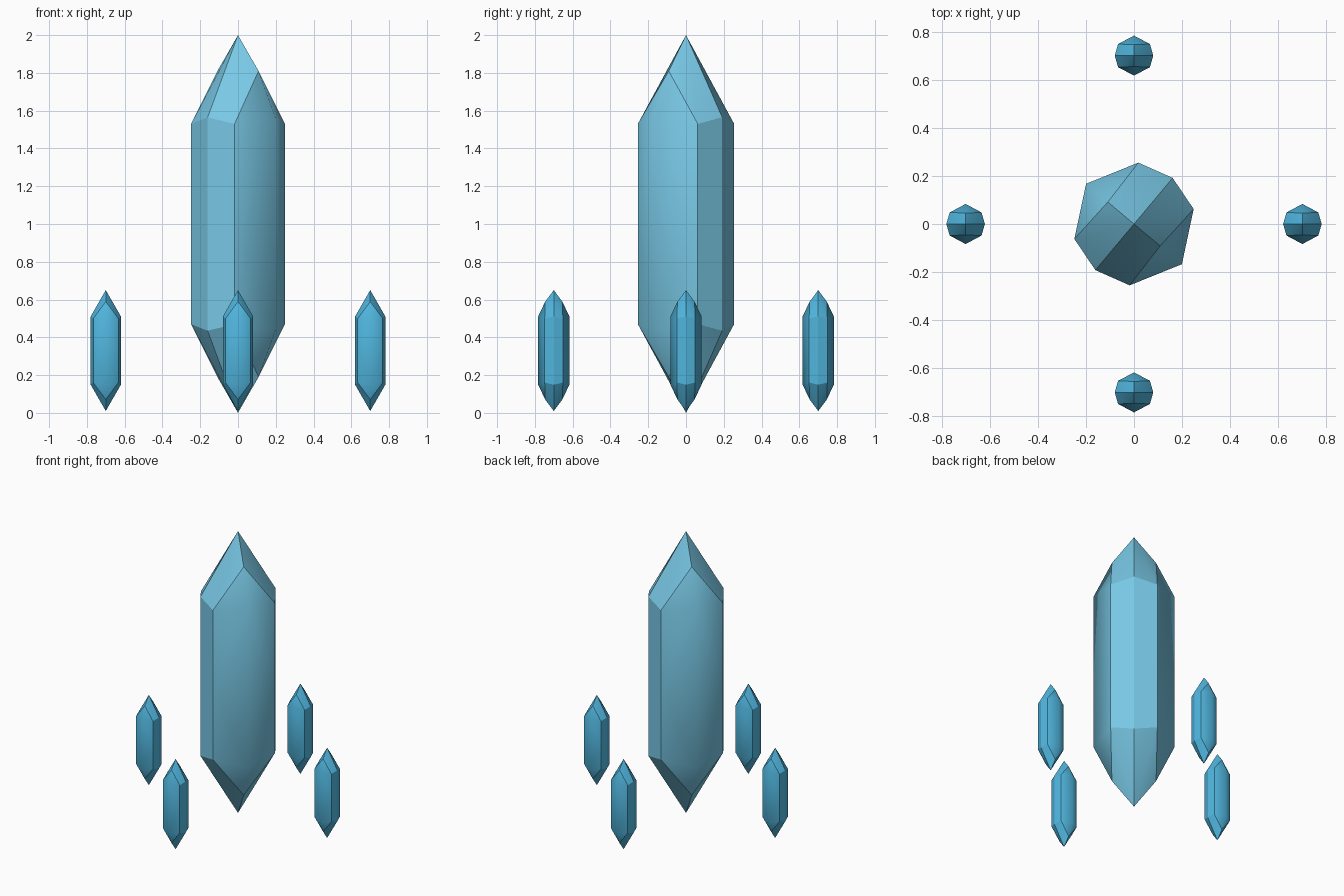
import bpy, bmesh
from math import radians

if "Cube" in bpy.data.objects:
    bpy.data.objects.remove(bpy.data.objects["Cube"])


def material(name, rgb):
    m = bpy.data.materials.new(name)
    m.diffuse_color = (*rgb, 1)
    m.use_nodes = True
    m.node_tree.nodes["Principled BSDF"].inputs["Base Color"].default_value = m.diffuse_color
    return m


def crystal_mesh(name, mat):
    """Double-ended crystal, z from -1 to 1, mirrored over all three planes."""
    bm = bmesh.new()
    for sx in (1, -1):
        for sy in (1, -1):
            for sz in (1, -1):
                def v(x, y, z):
                    return bm.verts.new((x * sx, y * sy, z * sz))

                def facet(*pts):
                    return bm.faces.new([v(*p) for p in pts])

                apex, ridge = (0, 0, 1), (0, 0.142, 0.81)
                front, corner, side = (0, 0.26, 0.56), (0.207, 0.15, 0.53), (0.25, 0, 0.565)
                low = lambda p: (p[0], p[1], 0)
                # pointed tip
                facet(apex, ridge, corner)
                facet(apex, corner, side)
                # broad rounded face and narrow side face
                facet(ridge, front, corner)
                facet(front, low(front), low(corner), corner)
                facet(corner, low(corner), low(side), side)
    bmesh.ops.remove_doubles(bm, verts=bm.verts, dist=0.0005)
    bmesh.ops.recalc_face_normals(bm, faces=bm.faces)

    # shading groups: tip facets, broad faces and side faces, crisp between them
    def group(f):
        c = f.calc_center_median()
        s = (c.x > 0, c.y > 0, c.z > 0)
        tip = any(abs(w.co.z) > 0.99 for w in f.verts)
        if tip:
            return ("tip", *s)
        if any(abs(w.co.x) < 0.001 for w in f.verts):
            return ("broad", s[1])
        return ("side", s[0], s[1])

    for f in bm.faces:
        f.smooth = True
    for e in bm.edges:
        a, b = e.link_faces
        e.smooth = group(a) == group(b)
    me = bpy.data.meshes.new(name)
    bm.to_mesh(me)
    bm.free()
    me.materials.append(mat)
    return me


def place(name, mesh, loc, scale=1, turn=0):
    ob = bpy.data.objects.new(name, mesh)
    ob.location = loc
    ob.scale = (scale,) * 3
    ob.rotation_euler.z = radians(turn)
    bpy.context.collection.objects.link(ob)


# large centre crystal
place("large_crystal", crystal_mesh("large_crystal", material("pale_blue", (0.19, 0.58, 0.79))),
      (0, 0, 1), turn=50)

# four small crystals around it
small = crystal_mesh("small_crystal", material("blue", (0.08, 0.46, 0.72)))
for i, (x, y) in enumerate(((0.7, 0), (-0.7, 0), (0, 0.7), (0, -0.7))):
    place(f"small_crystal_{i + 1}", small, (x, y, 0.33), scale=0.32)
